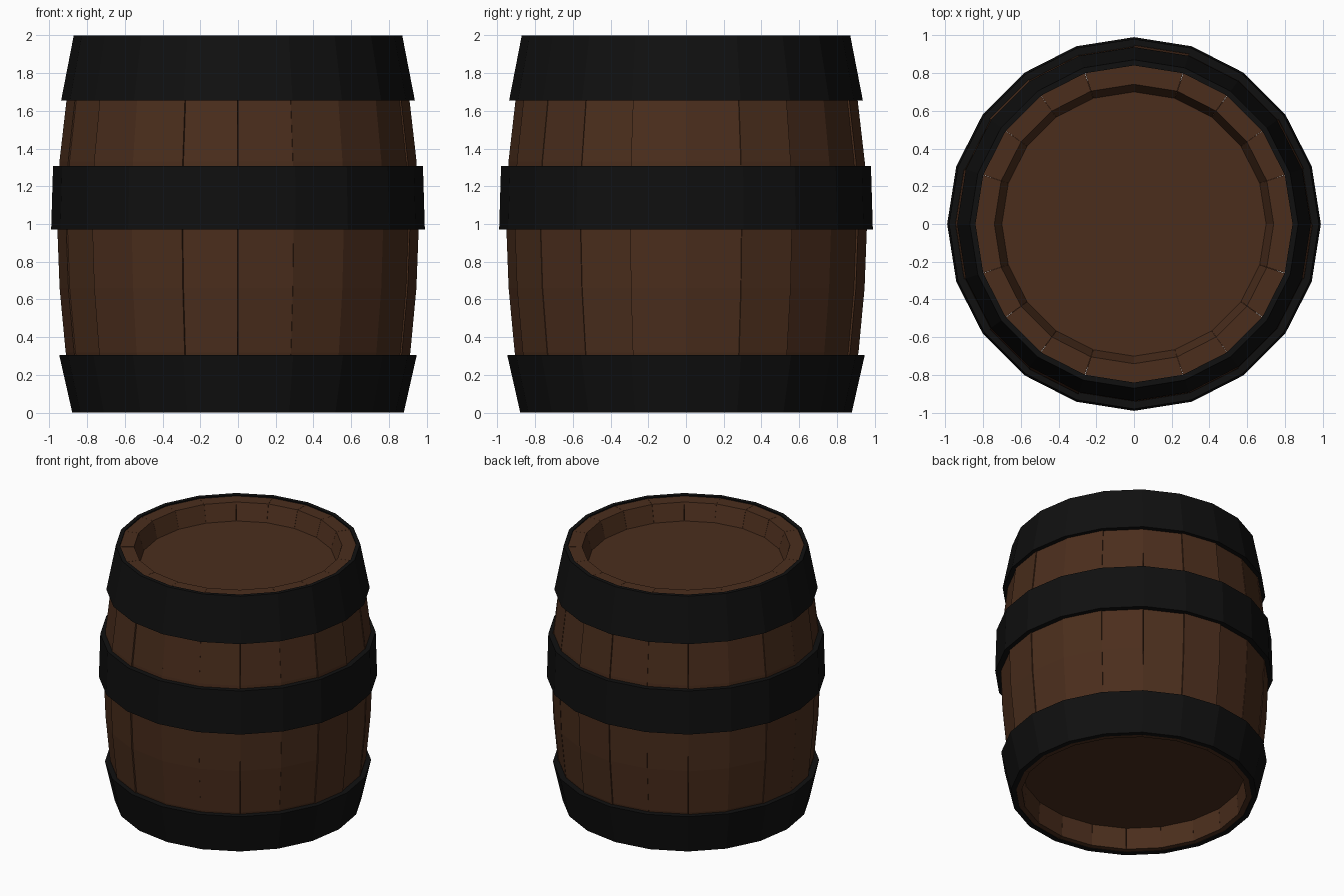
import bpy, bmesh, math, random

if "Cube" in bpy.data.objects:
    bpy.data.objects.remove(bpy.data.objects["Cube"])

random.seed(4)
SIDES = 20
STEP = math.tau / SIDES


def material(name, rgb):
    m = bpy.data.materials.new(name)
    m.diffuse_color = (*rgb, 1)
    m.use_nodes = True
    m.node_tree.nodes["Principled BSDF"].inputs["Base Color"].default_value = m.diffuse_color
    return m


WOOD = material("dark_wood", (0.07, 0.027, 0.012))
IRON = material("black_iron", (0.005, 0.005, 0.005))


def finish(bm, name, mat):
    bmesh.ops.recalc_face_normals(bm, faces=bm.faces[:])
    mesh = bpy.data.meshes.new(name)
    bm.to_mesh(mesh)
    bm.free()
    mesh.materials.append(mat)
    obj = bpy.data.objects.new(name, mesh)
    bpy.context.collection.objects.link(obj)
    return obj


def ring_point(r, z, a):
    return (r * math.cos(a), r * math.sin(a), z)


def hoop(name, profile):
    """Closed (radius, z) profile swept around the barrel."""
    bm = bmesh.new()
    rings = [[bm.verts.new(ring_point(r, z, i * STEP)) for r, z in profile]
             for i in range(SIDES)]
    n = len(profile)
    for i in range(SIDES):
        a, b = rings[i], rings[(i + 1) % SIDES]
        for j in range(n):
            k = (j + 1) % n
            bm.faces.new((a[j], b[j], b[k], a[k]))
    return finish(bm, name, IRON)


def disc(name, r, z0, z1):
    bm = bmesh.new()
    caps = [[bm.verts.new(ring_point(r, z, i * STEP)) for i in range(SIDES)]
            for z in (z0, z1)]
    for c in caps:
        bm.faces.new(c)
    for i in range(SIDES):
        k = (i + 1) % SIDES
        bm.faces.new((caps[0][i], caps[0][k], caps[1][k], caps[1][i]))
    return finish(bm, name, WOOD)


# Staves: bulging outer side, thinner towards the middle, open recess at each end
outer = [(0.84, 0.005), (0.91, 0.32), (0.942, 0.66), (0.955, 1.0),
         (0.943, 1.33), (0.905, 1.66), (0.845, 1.99)]
inner = [(0.74, 1.99), (0.70, 1.86), (0.84, 1.33), (0.85, 1.0),
         (0.84, 0.66), (0.79, 0.17), (0.80, 0.005)]
bm = bmesh.new()
for s in range(SIDES):
    push = random.uniform(-0.006, 0.005)
    gap = random.choice((0.0005, 0.0005, 0.0015))
    points = [(r + (push if 0.1 < z < 1.9 else 0), z) for r, z in outer] + inner
    a, b = [[bm.verts.new(ring_point(r, z, ang)) for r, z in points]
            for ang in (s * STEP + gap, (s + 1) * STEP - gap)]
    n = len(points)
    for j in range(n):
        k = (j + 1) % n
        bm.faces.new((a[j], b[j], b[k], a[k]))
    # stave sides, built as strips between outer and inner edge
    for e in (a, b):
        for j in range(6):
            bm.faces.new((e[j], e[j + 1], e[n - 2 - j], e[n - 1 - j]))
finish(bm, "staves", WOOD)

# Recessed end boards
disc("top_board", 0.715, 1.80, 1.86)
disc("bottom_board", 0.80, 0.17, 0.23)

# Iron hoops
hoop("top_hoop", [(0.937, 1.655), (0.87, 2.0), (0.84, 2.0), (0.89, 1.655)])
hoop("middle_hoop", [(0.99, 0.97), (0.98, 1.307), (0.93, 1.307), (0.94, 0.97)])
hoop("bottom_hoop", [(0.878, 0.0), (0.947, 0.305), (0.89, 0.305), (0.84, 0.0)])
